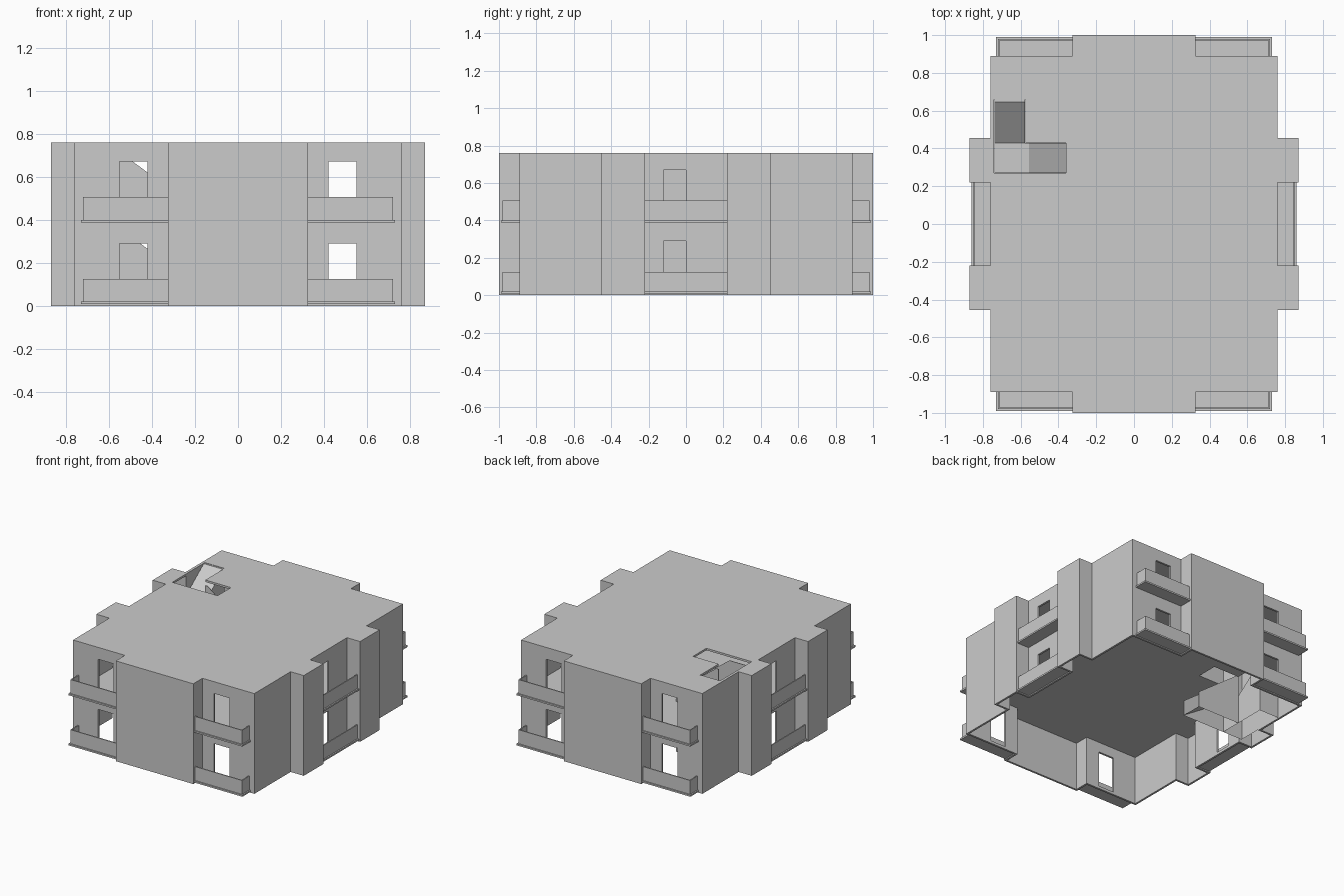
import bpy, bmesh

cube = bpy.data.objects.get("Cube")
if cube:
    bpy.data.objects.remove(cube)

grey = bpy.data.materials.new("plain grey")
grey.use_nodes = True
colour = (0.6, 0.6, 0.6, 1)
grey.diffuse_color = colour
grey.node_tree.nodes["Principled BSDF"].inputs["Base Color"].default_value = colour

STOREY = 0.38
WALL = 0.015


def prism(name, points, axis, low, high, open_bottom=False):
    """Extrude a closed profile along an axis."""
    def place(p, h):
        return {"x": (h, p[0], p[1]), "y": (p[0], h, p[1]), "z": (p[0], p[1], h)}[axis]
    bm = bmesh.new()
    rings = [[bm.verts.new(place(p, h)) for p in points] for h in (low, high)]
    for ring in rings:
        bm.faces.new(ring)
    n = len(points)
    for i in range(n):
        j = (i + 1) % n
        bm.faces.new((rings[0][i], rings[0][j], rings[1][j], rings[1][i]))
    bmesh.ops.recalc_face_normals(bm, faces=bm.faces)
    if open_bottom:
        under = [f for f in bm.faces if f.normal.z < -0.99]
        bmesh.ops.delete(bm, geom=under, context="FACES")
    mesh = bpy.data.meshes.new(name)
    bm.to_mesh(mesh)
    bm.free()
    mesh.materials.append(grey)
    obj = bpy.data.objects.new(name, mesh)
    bpy.context.collection.objects.link(obj)
    return obj


def box(name, x, y, z):
    x, y, z = sorted(x), sorted(y), sorted(z)
    corners = [(x[0], y[0]), (x[1], y[0]), (x[1], y[1]), (x[0], y[1])]
    return prism(name, corners, "z", z[0], z[1])


def cut(target, cutter):
    cutter.hide_render = True
    mod = target.modifiers.new("cut", "BOOLEAN")
    mod.operation = "DIFFERENCE"
    mod.solver = "EXACT"
    mod.object = cutter
    bpy.context.view_layer.objects.active = target
    bpy.ops.object.modifier_apply(modifier=mod.name)
    bpy.data.objects.remove(cutter)


def outline(t):
    """Stepped floor plan, moved inward by t."""
    quarter = [(0.87 - t, 0.22 + t), (0.87 - t, 0.455 - t), (0.76 - t, 0.455 - t),
               (0.76 - t, 0.89 - t), (0.325 - t, 0.89 - t), (0.325 - t, 1 - t)]
    quarter = [(0.76 - t, 0.22 + t)] + quarter
    half = quarter + [(-x, y) for x, y in reversed(quarter)]
    return half + [(-x, -y) for x, y in half]


# Shell with two hollow storeys, open underneath
shell = prism("building_shell", outline(0), "z", 0, 2 * STOREY)
for base, floor in ((0, -0.1), (STOREY, STOREY)):
    cut(shell, prism("room_cutter", outline(WALL), "z", floor, base + STOREY - WALL))

# Doorways
for base in (0, STOREY):
    z = (base + 0.02, base + 0.29)
    for s in (-1, 1):
        for y in (-1, 1):
            cut(shell, box("door_cutter", (s * 0.42, s * 0.55), (y * 0.8, y * 0.95), z))
        cut(shell, box("side_door_cutter", (s * 0.7, s * 0.8), (0, -s * 0.12), z))

# L-shaped stairwell through both slabs
for base in (STOREY, 2 * STOREY):
    z = (base - 0.05, base + 0.05)
    cut(shell, box("stairwell_cutter", (-0.74, -0.575), (0.27, 0.66), z))
    cut(shell, box("stairwell_cutter", (-0.6, -0.36), (0.27, 0.43), z))

# Balconies: thin slab with parapet plates
P = 0.008
for level, base in (("lower", 0), ("upper", STOREY)):
    slab = (base + 0.008, base + 0.02)
    rail = (base + 0.02, base + 0.125)
    for sx, side in ((-1, "right"), (1, "left")):
        for sy, end in ((-1, "front"), (1, "back")):
            tag = f"{level}_{end}_{side}_balcony"
            box(tag + "_slab", (sx * 0.325, sx * 0.73), (sy * 0.89, sy * 0.99), slab)
            box(tag + "_parapet", (sx * 0.325, sx * 0.72), (sy * 0.98, sy * (0.98 - P)), rail)
            box(tag + "_end", (sx * 0.72, sx * (0.72 - P)), (sy * 0.89, sy * (0.98 - P)), rail)
        tag = f"{level}_{side}_side_balcony"
        box(tag + "_slab", (sx * 0.76, sx * 0.86), (-0.22, 0.22), slab)
        box(tag + "_parapet", (sx * 0.85, sx * (0.85 - P)), (-0.22, 0.22), rail)

# Stairs: upper flight with landing, lower flight, and side walls
LANDING = 0.215
for level, base, drop in (("lower", 0, 0), ("upper", STOREY, 0.025)):
    mid = base + LANDING
    prism(level + "_stair_top_flight",
          [(0.271, base), (0.271, mid), (0.43, mid), (0.645, base + STOREY - 0.002),
           (0.659, base + STOREY - 0.002), (0.659, base)],
          "x", -0.739, -0.576, True)
    prism(level + "_stair_bottom_flight",
          [(-0.576, base), (-0.576, mid), (-0.555, mid), (-0.22, base)],
          "y", 0.271, 0.429, True)
    high, low = base + 0.365 - drop, base + 0.115 - drop
    for name, y, start in (("front", 0.268, -0.739), ("back", 0.427, -0.575)):
        prism(f"{level}_stair_{name}_side_wall",
              [(start, base), (start, high), (-0.555, high), (-0.22, low), (-0.22, base)],
              "y", y, y + 0.004, True)
